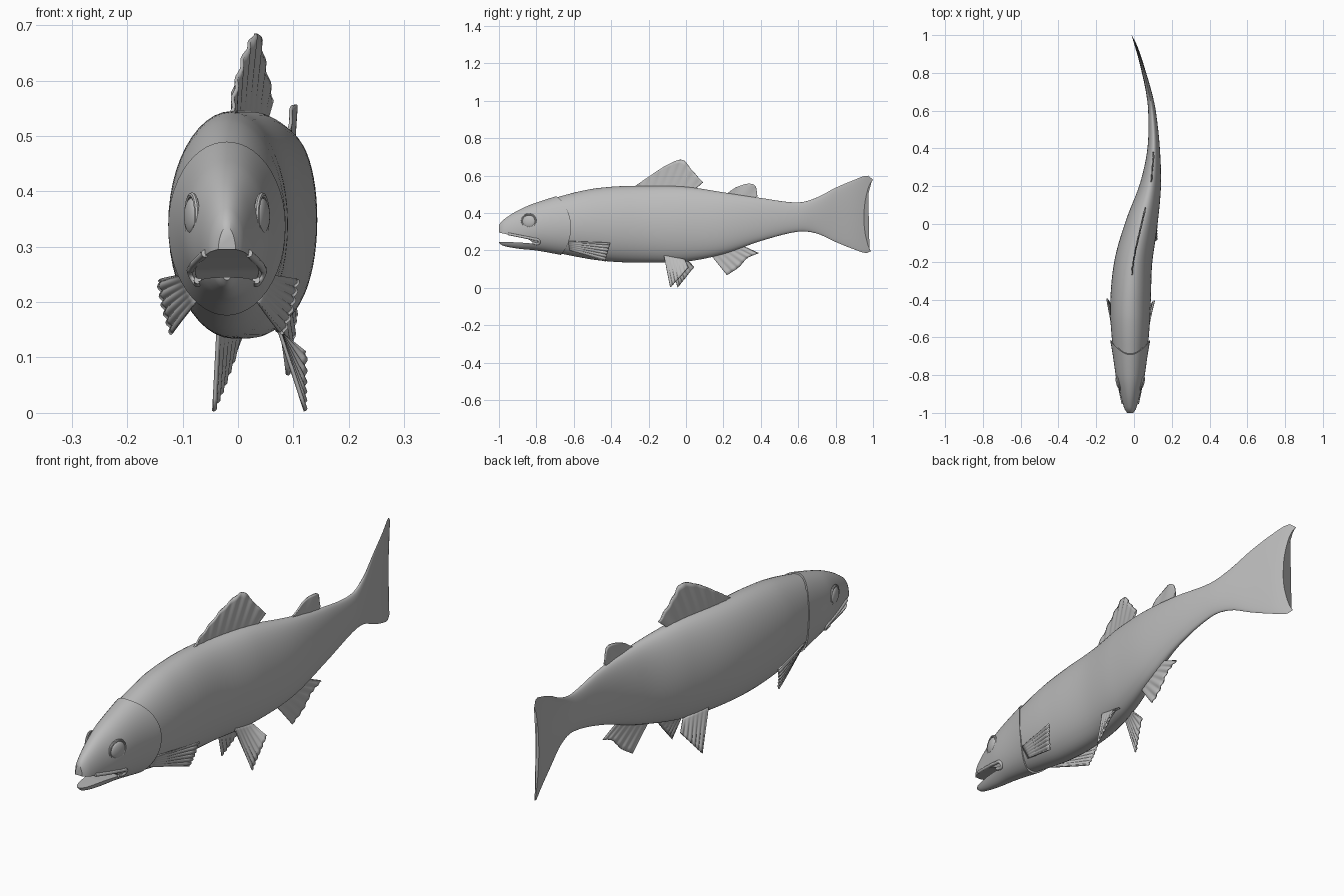
import bpy, bmesh, math
from mathutils import Vector

cube = bpy.data.objects.get("Cube")
if cube:
    bpy.data.objects.remove(cube, do_unlink=True)

grey = bpy.data.materials.new("matte grey")
grey.use_nodes = True
grey.diffuse_color = (0.5, 0.5, 0.5, 1)
shader = next(n for n in grey.node_tree.nodes if n.type == 'BSDF_PRINCIPLED')
shader.inputs["Base Color"].default_value = (0.5, 0.5, 0.5, 1)

# Body stations: y, top, bottom, half width, sideways position of the spine
STATIONS = [
    (-1, .335, .24, .016, -.02), (-.98, .36, .226, .03, -.02),
    (-.9, .412, .21, .053, -.02), (-.8, .455, .2, .077, -.02),
    (-.6, .512, .165, .1, -.02), (-.4, .54, .14, .107, -.018),
    (-.2, .545, .134, .1, -.003), (0, .54, .14, .085, .04),
    (.2, .51, .18, .057, .086), (.4, .48, .25, .033, .104),
    (.6, .456, .3, .02, .095), (.7, .483, .29, .015, .078),
    (.8, .535, .245, .011, .053), (.9, .577, .205, .008, .025),
    (.97, .6, .185, .005, .0), (1, .578, .205, .003, -.013)]


def hermite(keys, values, x):
    """Smooth curve through the given values."""
    x = min(max(x, keys[0]), keys[-1])
    i = max(k for k in range(len(keys) - 1) if keys[k] <= x)

    def slope(k):
        a, b = max(k - 1, 0), min(k + 1, len(keys) - 1)
        return (values[b] - values[a]) / (keys[b] - keys[a])
    h = keys[i + 1] - keys[i]
    t = (x - keys[i]) / h
    s = 1 - t
    return (values[i] * (1 + 2 * t) * s * s + slope(i) * h * t * s * s
            + values[i + 1] * (1 + 2 * s) * t * t - slope(i + 1) * h * s * t * t)


COLUMNS = list(zip(*STATIONS))


def profile(column, y):
    return hermite(COLUMNS[0], COLUMNS[column], y)


def bend(offset, y, z):
    """Carry a point of the straight fish onto the curved spine."""
    angle = math.atan((profile(4, y + .01) - profile(4, y - .01)) / .02)
    return Vector((profile(4, y) + offset * math.cos(angle),
                   y - offset * math.sin(angle), z))


def flank(y, z):
    """Half width of the fish at a side point."""
    top, bottom = profile(1, y), profile(2, y)
    t = (2 * z - top - bottom) / (top - bottom)
    return profile(3, y) * math.sqrt(max(0, 1 - t * t))


def finish(obj, angle=40):
    obj.data.materials.clear()
    obj.data.materials.append(grey)
    bpy.ops.object.select_all(action='DESELECT')
    obj.select_set(True)
    bpy.context.view_layer.objects.active = obj
    bpy.ops.object.shade_smooth_by_angle(angle=math.radians(angle))
    return obj


def mesh_object(name, verts, faces):
    mesh = bpy.data.meshes.new(name)
    mesh.from_pydata(verts, [], faces)
    bm = bmesh.new()
    bm.from_mesh(mesh)
    bmesh.ops.recalc_face_normals(bm, faces=bm.faces)
    bm.to_mesh(mesh)
    bm.free()
    obj = bpy.data.objects.new(name, mesh)
    bpy.context.collection.objects.link(obj)
    return obj


def loft(name, start, end, rings, shift, swell, sides=48):
    """Closed oval loft; shift bows the rings, swell scales them."""
    verts, faces = [], []
    for r in range(rings):
        for k in range(sides):
            a = math.tau * k / sides
            t = math.sin(a)
            y = start + (end - start) * r / (rings - 1)
            y += shift(y, t)
            top, bottom = profile(1, y), profile(2, y)
            wide, tall = swell(y)
            verts.append(bend(profile(3, y) * wide * math.cos(a), y,
                              (top + bottom) / 2 + t * tall * (top - bottom) / 2))
    for r in range(rings - 1):
        for k in range(sides):
            n = (k + 1) % sides
            faces.append((r * sides + k, r * sides + n,
                          (r + 1) * sides + n, (r + 1) * sides + k))
    faces.append(list(range(sides)))
    faces.append(list(range((rings - 1) * sides, rings * sides)))
    return mesh_object(name, verts, faces)


def ramp(y, low, high):
    return min(max((y - low) / (high - low), 0), 1)


# Body running into the forked tail
def tail_shift(y, t):
    return ramp(y, .65, 1) ** 2 * (.012 * min(t, 0) - .05 * (1 - t * t))


def shoulder(y):
    s = .965 + .035 * ramp(y, -.66, -.5)
    return s, s


finish(loft("body_and_tail", -.74, 1, 70, tail_shift, shoulder))


# Head with bowed gill covers, slightly wider than the body behind
def gill_shift(y, t):
    return ramp(y, -.82, -.68) * (.065 * (1 - t * t) - .012 * t)


def gill_swell(y):
    return 1 + .07 * ramp(y, -.75, -.62) ** 2, 1.005


head = loft("head", -1, -.68, 32, gill_shift, gill_swell)

# Open mouth cut as a wedge
mouth = [(-1.05, .246), (-.9, .243), (-.81, .236),
         (-.84, .258), (-.93, .28), (-1.05, .306)]
n = len(mouth)
cutter = mesh_object(
    "mouth_cutter", [(x, y, z) for x in (-.3, .3) for y, z in mouth],
    [list(range(n)), list(range(n, 2 * n))]
    + [(i, (i + 1) % n, n + (i + 1) % n, n + i) for i in range(n)])
cutter.hide_render = True
cut = head.modifiers.new("mouth", 'BOOLEAN')
cut.operation = 'DIFFERENCE'
cut.solver = 'EXACT'
cut.object = cutter
bpy.context.view_layer.objects.active = head
bpy.ops.object.modifier_apply(modifier=cut.name)
bpy.data.objects.remove(cutter, do_unlink=True)
finish(head)


# Fins: ribbed sheets between a base line and an outer edge
def fin(name, base, edge, side=1, slide=0, ribs=6, columns=48, rows=8):
    start, end = Vector(base[0]), Vector(base[1])
    keys = [i / (len(edge) - 1) for i in range(len(edge))]
    axes = list(zip(*edge))
    verts, faces = [], []
    for i in range(columns + 1):
        u = i / columns
        root = start.lerp(end, u)
        tip = Vector([hermite(keys, axis, u) for axis in axes])
        for j in range(rows + 1):
            v = j / rows
            p = root.lerp(tip, v)
            wave = .0025 * math.sin(u * ribs * math.tau) * v
            verts.append(bend(side * p.x + wave + slide * v, p.y, p.z))
    for i in range(columns):
        for j in range(rows):
            a = i * (rows + 1) + j
            faces.append((a, a + 1, a + rows + 2, a + rows + 1))
    obj = mesh_object(name, verts, faces)
    solid = obj.modifiers.new("thickness", 'SOLIDIFY')
    solid.thickness = .006
    solid.offset = 0
    return finish(obj)


fin("dorsal_fin", [(0, -.27, .525), (0, .04, .52)],
    [(0, -.27, .545), (0, -.19, .6), (0, -.1, .657), (0, -.02, .684),
     (0, .03, .63), (0, .09, .563)], ribs=8)
fin("adipose_fin", [(0, .22, .49), (0, .36, .475)],
    [(0, .22, .505), (0, .27, .538), (0, .33, .556), (0, .37, .545), (0, .382, .49)], ribs=2)
fin("anal_fin", [(0, .13, .18), (0, .28, .235)],
    [(0, .22, .068), (0, .28, .108), (0, .33, .16), (0, .388, .185)])

for side, label in ((1, "left"), (-1, "right")):
    fin(label + "_pectoral_fin", [(.08, -.63, .25), (.055, -.62, .2)],
        [(.125, -.4, .24), (.115, -.415, .19), (.1, -.43, .142)], side)
    fin(label + "_pelvic_fin", [(.05, -.11, .185), (.03, 0, .15)],
        [(.085, -.06, .003), (.075, -.02, .05), (.065, .03, .11)], side, .012)

    # Eye with a thin rim
    place = bend(side * (flank(-.84, .355) - .003), -.84, .355)
    turn = side * math.radians(-14)
    bpy.ops.mesh.primitive_uv_sphere_add(segments=32, ring_count=16, location=place)
    eye = bpy.context.object
    eye.name = label + "_eye"
    eye.scale = (.012, .036, .033)
    eye.rotation_euler.z = turn
    finish(eye)
    bpy.ops.mesh.primitive_torus_add(major_radius=.038, minor_radius=.005, major_segments=32,
                                     minor_segments=8, location=place)
    rim = bpy.context.object
    rim.name = label + "_eye_rim"
    rim.rotation_euler = (0, math.pi / 2, turn)
    finish(rim)

    # Curled lip at the corner of the mouth
    curve = bpy.data.curves.new(label + "_lip", 'CURVE')
    curve.dimensions = '3D'
    curve.bevel_depth = .007
    curve.use_fill_caps = True
    path = [(-.95, .288), (-.88, .274), (-.82, .262), (-.785, .25), (-.79, .236), (-.82, .24)]
    spline = curve.splines.new('BEZIER')
    spline.bezier_points.add(len(path) - 1)
    for point, (y, z) in zip(spline.bezier_points, path):
        point.co = bend(side * flank(y, z), y, z)
        point.handle_left_type = point.handle_right_type = 'AUTO'
    curve.materials.append(grey)
    lip = bpy.data.objects.new(label + "_lip", curve)
    bpy.context.collection.objects.link(lip)
